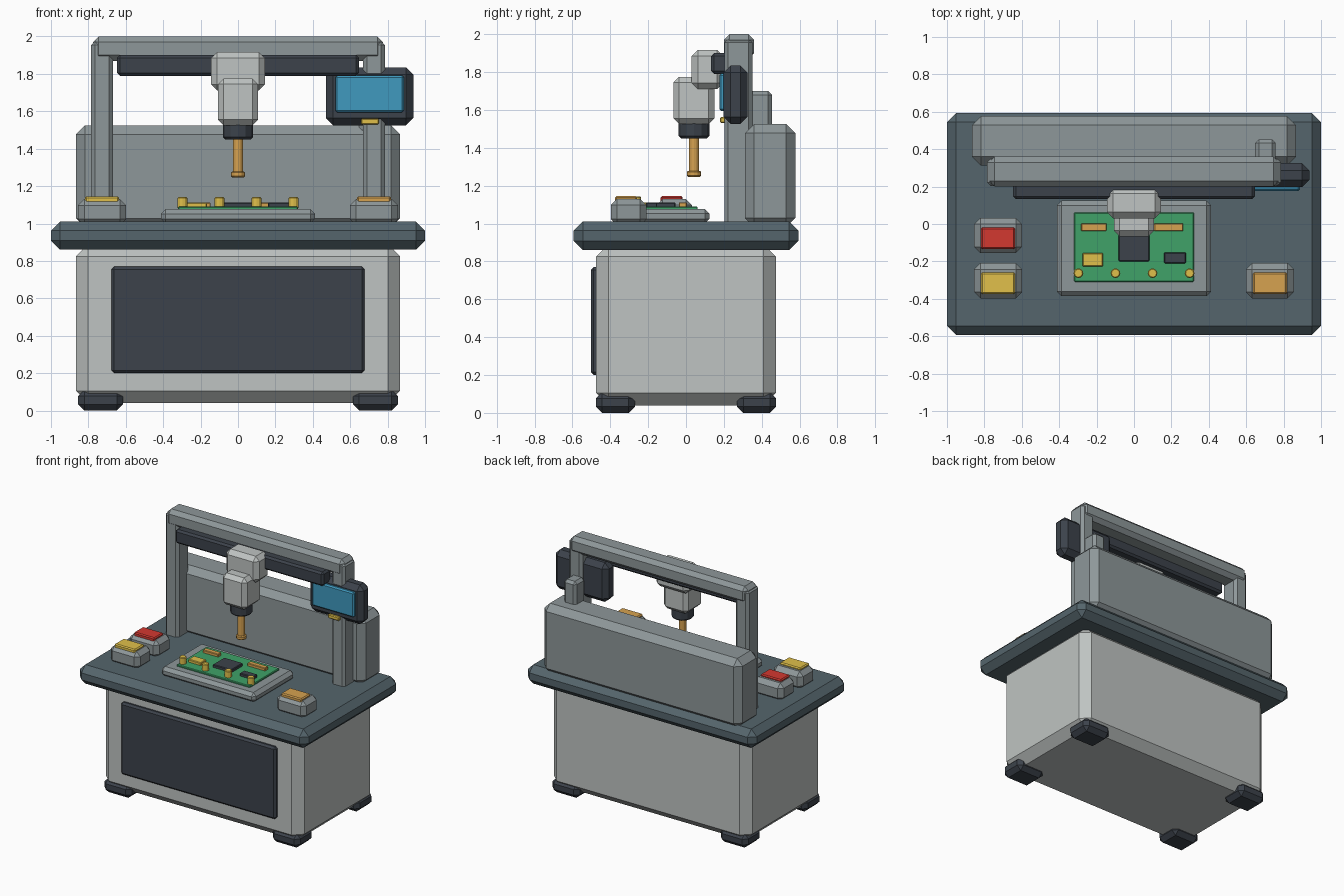
import bpy, math

if "Cube" in bpy.data.objects:
    bpy.data.objects.remove(bpy.data.objects["Cube"])

def material(name, rgb):
    m = bpy.data.materials.new(name)
    m.diffuse_color = (*rgb, 1)
    m.use_nodes = True
    m.node_tree.nodes["Principled BSDF"].inputs["Base Color"].default_value = m.diffuse_color
    return m

LIGHT = material("light_grey", (0.52, 0.55, 0.54))
MID = material("mid_grey", (0.27, 0.31, 0.32))
SLATE = material("slate", (0.09, 0.13, 0.15))
DARK = material("charcoal", (0.045, 0.055, 0.07))
BLUE = material("screen_blue", (0.05, 0.32, 0.52))
GREEN = material("board_green", (0.05, 0.36, 0.14))
YELLOW = material("yellow", (0.75, 0.53, 0.07))
ORANGE = material("orange", (0.67, 0.36, 0.08))
RED = material("red", (0.65, 0.04, 0.03))

def finish(ob, name, mat, chamfer):
    ob.name = name
    ob.data.materials.append(mat)
    if chamfer:
        b = ob.modifiers.new("chamfer", 'BEVEL')
        b.width = chamfer
        b.segments = 1
        b.limit_method = 'ANGLE'
        b.angle_limit = math.radians(50)
    return ob

def box(name, x, y, z, mat, chamfer=0.0):
    """Chamfered block given as (min, max) pairs."""
    spans = (x, y, z)
    bpy.ops.mesh.primitive_cube_add(size=1, location=[(a + b) / 2 for a, b in spans])
    ob = bpy.context.object
    ob.scale = [b - a for a, b in spans]
    bpy.ops.object.transform_apply(location=False, rotation=False, scale=True)
    return finish(ob, name, mat, chamfer)

def cyl(name, x, y, z, r, mat, chamfer=0.0, sides=12):
    bpy.ops.mesh.primitive_cylinder_add(vertices=sides, radius=r, depth=z[1] - z[0],
                                        location=(x, y, (z[0] + z[1]) / 2))
    return finish(bpy.context.object, name, mat, chamfer)

def span(c, half):
    return (c - half, c + half)

# Base cabinet, feet, door and worktop
box("base_cabinet", (-0.866, 0.866), (-0.474, 0.474), (0.04, 0.89), LIGHT, 0.065)
for sx in (-1, 1):
    for sy in (-1, 1):
        box("foot", span(sx * 0.735, 0.12), span(sy * 0.373, 0.103), (0, 0.11), DARK, 0.033)
box("front_door", (-0.677, 0.677), (-0.503, -0.45), (0.20, 0.77), DARK, 0.015)
box("worktop", (-1, 1), (-0.593, 0.593), (0.86, 1.01), SLATE, 0.048)
box("rear_cabinet", (-0.866, 0.866), (0.312, 0.577), (0.98, 1.525), MID, 0.048)

# Gantry
for sx in (-1, 1):
    box("gantry_post", span(sx * 0.727, 0.058), (0.203, 0.35), (0.98, 1.975), MID, 0.02)
box("gantry_beam", (-0.775, 0.775), (0.2, 0.36), (1.87, 2.0), MID, 0.03)
box("gantry_rail", (-0.647, 0.647), (0.133, 0.24), (1.79, 1.9), DARK, 0.015)

# Tool head
HY = 0.042
box("head_carriage", (-0.144, 0.144), (0.03, 0.197), (1.71, 1.917), LIGHT, 0.033)
box("spindle_body", (-0.107, 0.107), (-0.066, 0.15), (1.525, 1.775), LIGHT, 0.03)
cyl("spindle_collar", 0, HY, (1.45, 1.54), 0.081, DARK, 0.012)
cyl("nozzle", 0, HY, (1.26, 1.46), 0.027, ORANGE)
cyl("nozzle_tip", 0, HY, (1.247, 1.278), 0.038, ORANGE, 0.006)

# Work tray and circuit board
box("work_tray", (-0.412, 0.412), (-0.386, 0.125), (1.0, 1.077), MID, 0.025)
box("circuit_board", (-0.32, 0.32), (-0.31, 0.062), (1.065, 1.09), GREEN, 0.005)
Z = (1.08, 1.112)
box("main_chip", (-0.082, 0.082), (-0.2, -0.055), Z, DARK, 0.005)
box("small_chip", (0.16, 0.278), (-0.21, -0.152), Z, DARK, 0.005)
box("capacitor_block", (-0.276, -0.166), (-0.228, -0.155), Z, YELLOW, 0.005)
for sx in (-1, 1):
    box("board_connector", span(sx * 0.2 - 0.015, 0.078 if sx > 0 else 0.068),
        (-0.038, 0.004), Z, ORANGE, 0.004)
for i in range(4):
    cyl("board_pin", -0.297 + 0.198 * i, -0.263, (1.08, 1.142), 0.026, YELLOW, 0.005)

# Control buttons on housings
for label, x, y, mat in (("stop", -0.727, -0.062, RED), ("pause", -0.727, -0.303, YELLOW),
                         ("start", 0.727, -0.303, ORANGE)):
    box(label + "_housing", span(x, 0.128), span(y, 0.094), (0.99, 1.13), MID, 0.033)
    box(label + "_button", span(x, 0.091), span(y - 0.014, 0.058), (1.11, 1.145), mat, 0.008)

# Display and its rear support
box("display_case", (0.47, 0.937), (0.198, 0.325), (1.525, 1.835), DARK, 0.038)
box("display_screen", (0.52, 0.887), (0.176, 0.22), (1.594, 1.792), BLUE, 0.01)
box("display_key", (0.658, 0.754), (0.18, 0.25), (1.53, 1.562), YELLOW, 0.006)
box("display_support", (0.648, 0.757), (0.33, 0.453), (1.48, 1.7), MID, 0.02)
